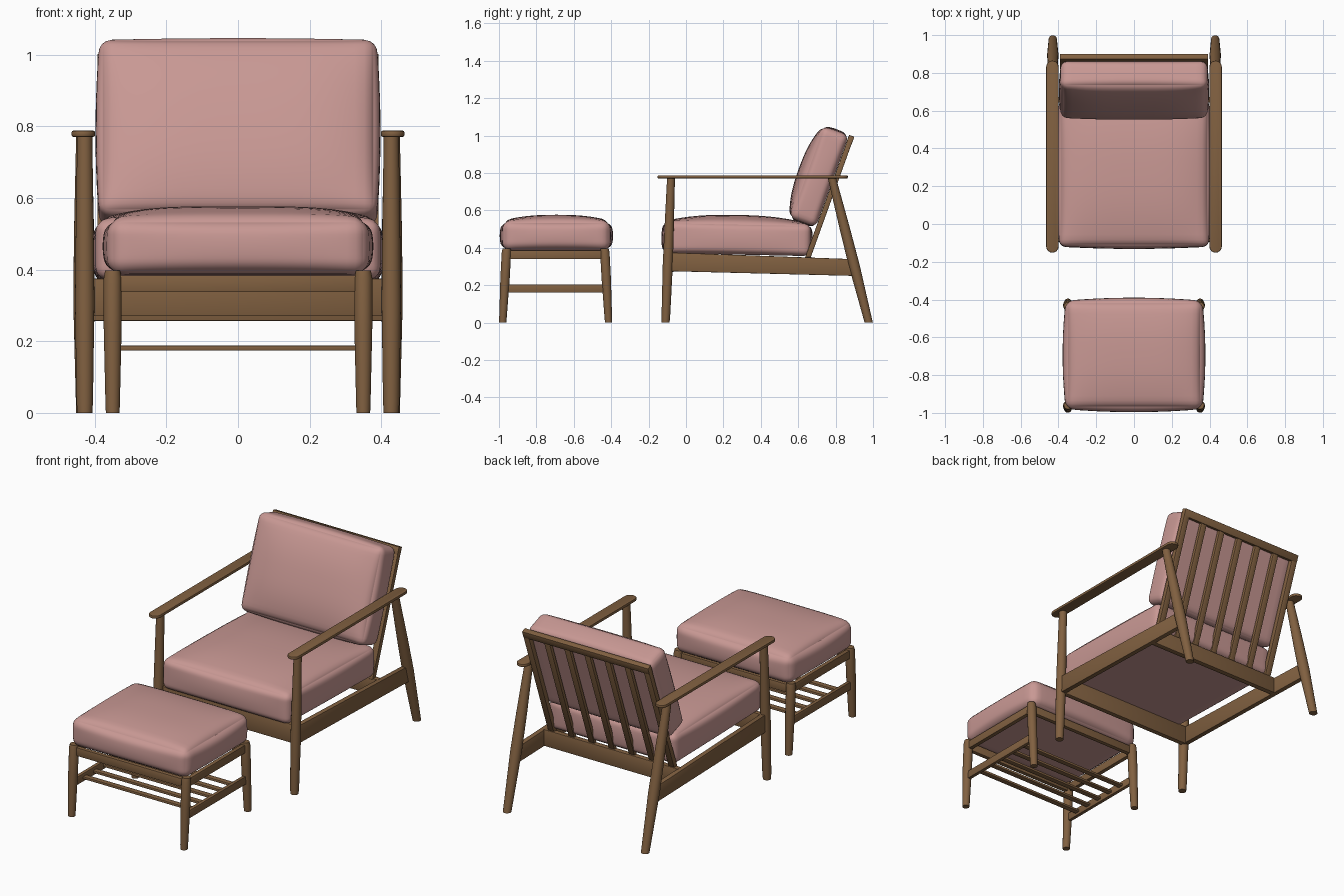
import bpy, bmesh, math
from mathutils import Matrix, Vector

if "Cube" in bpy.data.objects:
    bpy.data.objects.remove(bpy.data.objects["Cube"])


def material(name, rgb):
    m = bpy.data.materials.new(name)
    m.diffuse_color = (*rgb, 1)
    m.use_nodes = True
    m.node_tree.nodes["Principled BSDF"].inputs["Base Color"].default_value = m.diffuse_color
    return m


WOOD = material("walnut wood", (0.22, 0.118, 0.052))
FABRIC = material("dusty pink fabric", (0.58, 0.315, 0.295))


def finish(bm, name, mat):
    bmesh.ops.recalc_face_normals(bm, faces=bm.faces)
    me = bpy.data.meshes.new(name)
    bm.to_mesh(me)
    bm.free()
    me.shade_smooth()
    me.set_sharp_from_angle(angle=math.radians(35))
    me.materials.append(mat)
    ob = bpy.data.objects.new(name, me)
    bpy.context.collection.objects.link(ob)
    return ob


def soften(bm, width):
    edges = [e for e in bm.edges if e.calc_face_angle(0) > 0.6]
    bmesh.ops.bevel(bm, geom=edges, offset=width, segments=2, profile=0.5, affect='EDGES')


def box(name, lo, hi, frame=Matrix(), bevel=0.003):
    """Wooden bar between two opposite corners, in an optional tilted frame."""
    lo, hi = Vector(lo), Vector(hi)
    bm = bmesh.new()
    bmesh.ops.create_cube(bm, size=1)
    for v in bm.verts:
        v.co = Vector((lo[i] + (hi[i] - lo[i]) * (v.co[i] + 0.5) for i in range(3)))
    soften(bm, bevel)
    bm.transform(frame)
    return finish(bm, name, WOOD)


def prism(name, outline, axis, depth, bevel):
    """Extrude a flat outline of 3D points along an axis."""
    bm = bmesh.new()
    f = bm.faces.new([bm.verts.new(p) for p in outline])
    ext = bmesh.ops.extrude_face_region(bm, geom=[f])["geom"]
    for v in ext:
        if isinstance(v, bmesh.types.BMVert):
            v.co += Vector(axis) * depth
    bmesh.ops.recalc_face_normals(bm, faces=bm.faces)
    soften(bm, bevel)
    return finish(bm, name, WOOD)


def leg(name, foot, top, profile, n=24):
    """Round leg through horizontal rings; profile = (fraction, radius)."""
    foot, top = Vector(foot), Vector(top)
    bm = bmesh.new()
    rings = []
    for t, r in profile:
        c = foot.lerp(top, t)
        rings.append([bm.verts.new(c + Vector((r * math.cos(a), r * math.sin(a), 0)))
                      for a in (2 * math.pi * i / n for i in range(n))])
    for a, b in zip(rings, rings[1:]):
        for i in range(n):
            j = (i + 1) % n
            bm.faces.new((a[i], a[j], b[j], b[i]))
    bm.faces.new(rings[0])
    bm.faces.new(rings[-1])
    return finish(bm, name, WOOD)


def cushion(name, half, r, swell, crown, frame):
    """Rounded box with swollen sides and a crowned top (local +z)."""
    bm = bmesh.new()
    bmesh.ops.create_cube(bm, size=2)
    bmesh.ops.subdivide_edges(bm, edges=bm.edges, cuts=21, use_grid_fill=True)
    for v in bm.verts:
        p = Vector((math.sin(c * math.pi / 2) for c in v.co))
        q = Vector((p[i] * half[i] for i in range(3)))
        core = Vector((max(r - half[i], min(half[i] - r, q[i])) for i in range(3)))
        d = q - core
        if d.length > r:
            d = d.normalized() * r
        q = core + d
        fx, fy, fz = (1 - c * c for c in p)
        q.x += p.x * swell * fy * fz
        q.y += p.y * swell * fx * fz
        if p.z > 0:
            q.z += p.z * crown * (1 - p.x ** 4) * (1 - abs(p.y) ** 2.5)
        v.co = q
    bm.transform(frame)
    return finish(bm, name, FABRIC)


# Tilted frame shared by the backrest: local y runs up the back, z faces forward
back = Matrix.Translation((0, 0.712, 0.781)) @ Matrix.Rotation(math.radians(70.2), 4, 'X')

# Cushions
seat = Matrix.Translation((0, 0.273, 0.449)) @ Matrix.Rotation(math.radians(-1.2), 4, 'X')
cushion("seat_cushion", (0.396, 0.393, 0.085), 0.035, 0.012, 0.042, seat)
cushion("back_cushion", (0.388, 0.26, 0.075), 0.035, 0.01, 0.042, back)
cushion("ottoman_cushion", (0.362, 0.287, 0.08), 0.045, 0.016, 0.032,
        Matrix.Translation((0, -0.693, 0.465)))

for s, side in ((-1, "left"), (1, "right")):
    # Chair legs
    leg(f"front_leg_{side}", (s * 0.428, -0.109, 0), (s * 0.428, -0.08, 0.775),
        ((0, 0.021), (0.04, 0.023), (0.4, 0.027), (0.65, 0.025), (1, 0.021)))
    leg(f"back_leg_{side}", (s * 0.43, 0.977, 0), (s * 0.43, 0.78, 0.775),
        ((0, 0.022), (0.4, 0.03), (0.65, 0.028), (1, 0.022)))
    # Armrest with rounded ends
    w, y0, y1 = 0.033, -0.152, 0.865
    ends = [(s * 0.432 + w * math.cos(a), (y1 - w if a < 3.1415 else y0 + w) + w * math.sin(a), 0.771)
            for a in (math.pi * (k if k < 9 else k - 1) / 8 + (1e-4 if k >= 9 else -1e-4)
                      for k in range(18))]
    prism(f"armrest_{side}", ends, (0, 0, 1), 0.017, 0.005)
    # Sloping side rail
    x = s * 0.427 - 0.014
    prism(f"side_rail_{side}",
          [(x, -0.08, 0.375), (x, -0.08, 0.275), (x, 0.9, 0.25), (x, 0.885, 0.34)],
          (1, 0, 0), 0.028, 0.003)
    # Backrest stile
    box(f"back_stile_{side}", (s * 0.375 - 0.018, -0.435, -0.104),
        (s * 0.375 + 0.018, 0.262, -0.076), back)
    # Ottoman legs
    for y, t, end in ((-1, -1, "front"), (1, 1, "back")):
        leg(f"ottoman_{end}_leg_{side}", (s * 0.35, -0.697 + y * 0.283, 0),
            (s * 0.35, -0.697 + y * 0.262, 0.397),
            ((0, 0.019), (0.05, 0.02), (0.6, 0.025), (0.95, 0.025), (1, 0.021)))
    # Ottoman side rail and stretcher
    box(f"ottoman_side_rail_{side}", (s * 0.35 - 0.012, -0.955, 0.34), (s * 0.35 + 0.012, -0.438, 0.386))
    box(f"ottoman_stretcher_{side}", (s * 0.35 - 0.01, -0.968, 0.16), (s * 0.35 + 0.01, -0.426, 0.205))

# Chair cross rails
box("front_rail", (-0.42, -0.094, 0.27), (0.42, -0.066, 0.375))
box("rear_rail", (-0.42, 0.642, 0.257), (0.42, 0.672, 0.35))

# Backrest top rail and slats
box("back_top_rail", (-0.393, 0.222, -0.105), (0.393, 0.264, -0.075), back)
for i in range(-2, 3):
    box(f"back_slat_{i + 3}", (i * 0.125 - 0.018, -0.435, -0.1), (i * 0.125 + 0.018, 0.23, -0.08), back)

# Ottoman cross rails and shelf slats
for y, end in ((-0.957, "front"), (-0.437, "back")):
    box(f"ottoman_{end}_rail", (-0.35, y - 0.012, 0.337), (0.35, y + 0.012, 0.384))
for i in range(-2, 3):
    y = -0.697 + i * 0.09
    box(f"shelf_slat_{i + 3}", (-0.345, y - 0.015, 0.174), (0.345, y + 0.015, 0.188))
